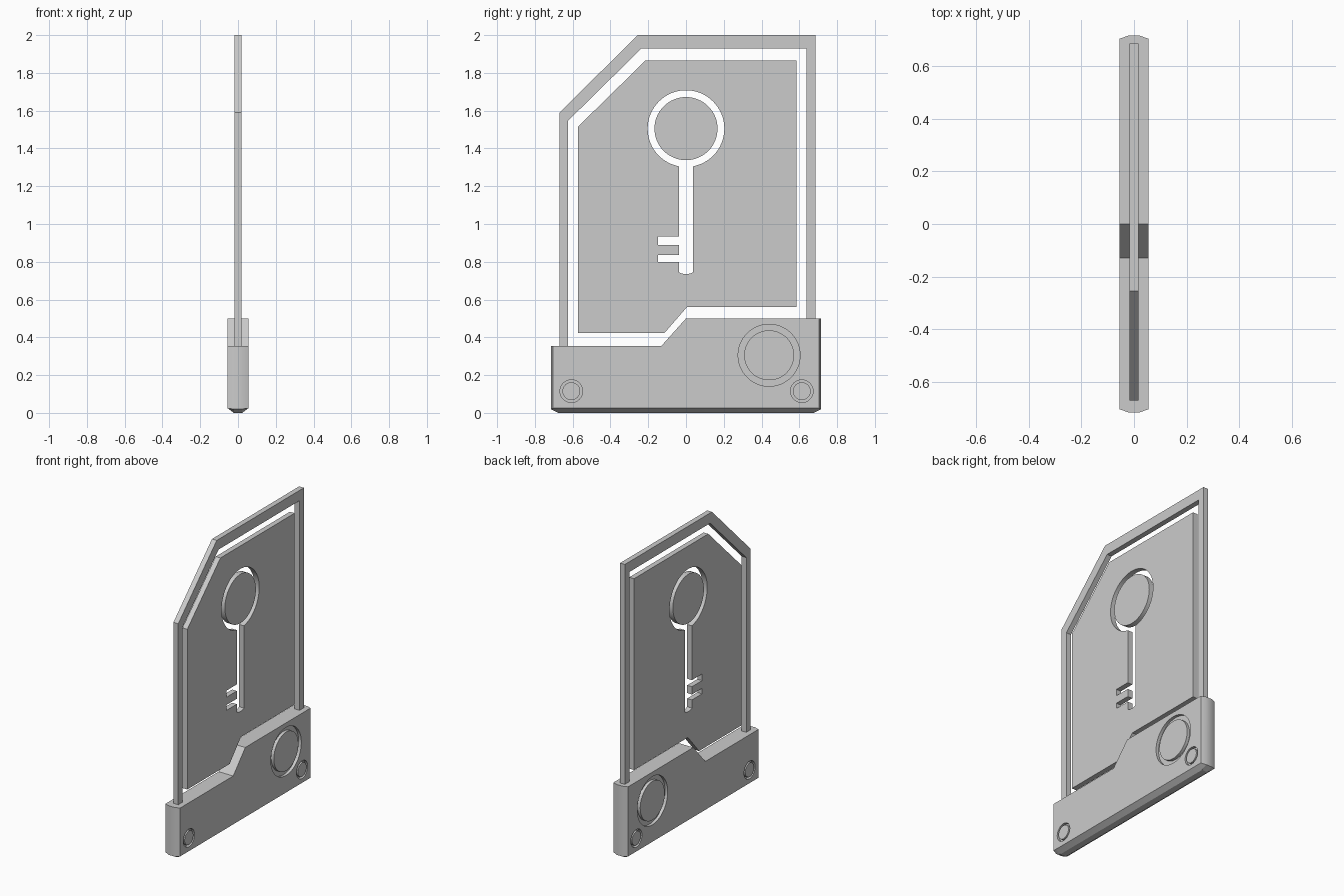
import bpy, bmesh
from math import sin, cos, pi, asin, radians

if "Cube" in bpy.data.objects:
    bpy.data.objects.remove(bpy.data.objects["Cube"])

THIN = 0.018   # half thickness of the card
THICK = 0.055  # half thickness of the base


def arc(cy, cz, r, a0, a1, n):
    return [(cy + r * cos(a0 + (a1 - a0) * i / n), cz + r * sin(a0 + (a1 - a0) * i / n))
            for i in range(n + 1)]


def add_mesh(name, bm):
    bmesh.ops.remove_doubles(bm, verts=bm.verts, dist=1e-5)
    bmesh.ops.recalc_face_normals(bm, faces=bm.faces)
    me = bpy.data.meshes.new(name)
    bm.to_mesh(me)
    bm.free()
    ob = bpy.data.objects.new(name, me)
    bpy.context.collection.objects.link(ob)
    return ob


def smooth(ob):
    bpy.ops.object.select_all(action='DESELECT')
    ob.select_set(True)
    bpy.context.view_layer.objects.active = ob
    bpy.ops.object.shade_smooth_by_angle(angle=radians(25))


def sheet(name, loops, half):
    """Filled (y, z) outlines, holes included, extruded along x."""
    cu = bpy.data.curves.new(name + "_outline", 'CURVE')
    cu.dimensions = '2D'
    cu.fill_mode = 'BOTH'
    cu.extrude = half
    for pts in loops:
        sp = cu.splines.new('POLY')
        sp.points.add(len(pts) - 1)
        for p, (y, z) in zip(sp.points, pts):
            p.co = (y, z, 0, 1)
        sp.use_cyclic_u = True
    tmp = bpy.data.objects.new(name + "_outline", cu)
    bpy.context.collection.objects.link(tmp)
    bpy.context.view_layer.update()
    me = bpy.data.meshes.new_from_object(tmp.evaluated_get(bpy.context.evaluated_depsgraph_get()))
    bpy.data.objects.remove(tmp)
    bm = bmesh.new()
    bm.from_mesh(me)
    for v in bm.verts:
        v.co = (v.co.z, v.co.x, v.co.y)
    ob = add_mesh(name, bm)
    smooth(ob)
    return ob


# Outer frame, running down into the base
sheet("frame", [[(-0.67, 0.3), (-0.67, 1.59), (-0.255, 2.0), (0.685, 2.0), (0.685, 0.3),
                 (0.637, 0.3), (0.637, 1.93), (-0.235, 1.93), (-0.624, 1.547), (-0.624, 0.3)]], THIN)

# Inner plate with a key-shaped opening
plate = [(-0.572, 0.422), (-0.115, 0.422), (0.005, 0.56), (0.585, 0.56),
         (0.585, 1.865), (-0.215, 1.865), (-0.572, 1.515)]
w, r, cz = 0.038, 0.203, 1.505
a = asin(w / r)
key = arc(0, cz, r, -pi / 2 + a, 1.5 * pi - a, 60)
for top, bottom in ((0.935, 0.89), (0.837, 0.80)):
    key += [(-w, top), (-0.147, top), (-0.147, bottom), (-w, bottom)]
key += [(-w, 0.744), (-0.02, 0.737), (0, 0.735), (0.02, 0.737), (w, 0.744)]
sheet("plate", [plate, key], THIN)

# Disc inside the key bow
sheet("key_disc", [arc(0, cz, 0.167, 0, 2 * pi, 64)[:-1]], THIN)

# Base: stepped block with chamfered ends and underside, lofted across x
Y = 0.715
top_pts = lambda e: [(e, 0.5), (0, 0.5), (-0.13, 0.355), (-e, 0.355)]
face = [(-0.703, 0.025), (-0.675, 0.025), (0.675, 0.025), (0.703, 0.025)] + top_pts(0.703)
core = [(-Y, 0.02), (-0.675, 0), (0.675, 0), (Y, 0.02)] + top_pts(Y)
bm = bmesh.new()
rings = [[bm.verts.new((x, y, z)) for y, z in prof]
         for x, prof in ((-THICK, face), (-0.022, core), (0.022, core), (THICK, face))]
for p, q in zip(rings, rings[1:]):
    for i in range(8):
        j = (i + 1) % 8
        bm.faces.new((p[i], p[j], q[j], q[i]))
bm.faces.new(rings[0])
bm.faces.new(rings[-1])
base = add_mesh("base", bm)

# Ring grooves cut into both faces of the base
bm = bmesh.new()
for cy, cz, ro, ri, n in ((0.44, 0.305, 0.164, 0.132, 64),
                          (-0.607, 0.115, 0.06, 0.047, 40), (0.613, 0.115, 0.06, 0.047, 40)):
    for s in (-1, 1):
        prof = [(s * x, rad) for x, rad in ((0.035, ri), (0.035, ro), (0.08, ro), (0.08, ri))]
        loops = [[bm.verts.new((x, cy + rad * cos(2 * pi * k / n), cz + rad * sin(2 * pi * k / n)))
                  for x, rad in prof] for k in range(n)]
        for k in range(n):
            p, q = loops[k], loops[(k + 1) % n]
            for i in range(4):
                j = (i + 1) % 4
                bm.faces.new((p[i], p[j], q[j], q[i]))
cutter = add_mesh("groove_cutter", bm)
cutter.hide_render = True
mod = base.modifiers.new("grooves", 'BOOLEAN')
mod.operation = 'DIFFERENCE'
mod.solver = 'EXACT'
mod.object = cutter
bpy.context.view_layer.objects.active = base
bpy.ops.object.modifier_apply(modifier=mod.name)
bpy.data.objects.remove(cutter)
smooth(base)
